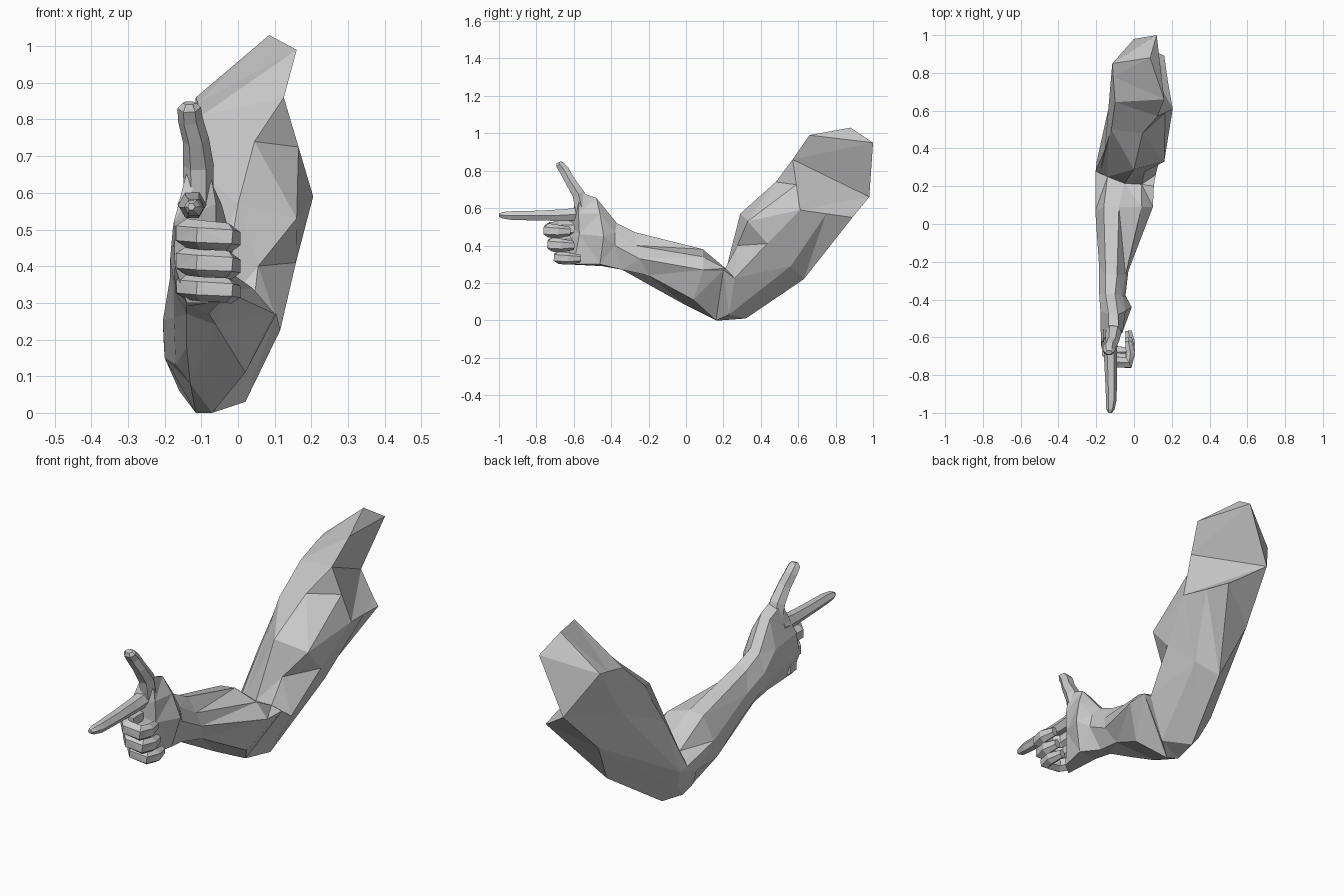
import bpy, bmesh, math
from mathutils import Vector

skin = bpy.data.materials.new("light grey")
skin.diffuse_color = (0.6, 0.6, 0.6, 1)


def finish(name, bm):
    bmesh.ops.triangulate(bm, faces=bm.faces[:], quad_method='SHORT_EDGE')
    bmesh.ops.recalc_face_normals(bm, faces=bm.faces[:])
    me = bpy.data.meshes.new(name)
    bm.to_mesh(me)
    bm.free()
    me.materials.append(skin)
    ob = bpy.data.objects.new(name, me)
    bpy.context.collection.objects.link(ob)
    return ob


def loft(name, rings, start_cap=(), end_cap=()):
    """Skin a row of equal-sized rings; caps list ring indices per face."""
    bm = bmesh.new()
    vs = [[bm.verts.new(p) for p in r] for r in rings]
    n = len(rings[0])
    for a, b in zip(vs, vs[1:]):
        for i in range(n):
            j = (i + 1) % n
            bm.faces.new((a[i], a[j], b[j], b[i]))
    for ring, cap in ((vs[0], start_cap), (vs[-1], end_cap)):
        for f in cap:
            bm.faces.new([ring[i] for i in f])
    return finish(name, bm)


def digit(name, path, side, n=6):
    """Tapered finger: path rows are x, y, z, half width along side, half thickness."""
    pts = [Vector(p[:3]) for p in path]
    side = Vector(side)
    rings = []
    for i, p in enumerate(path):
        t = (pts[min(i + 1, len(pts) - 1)] - pts[max(i - 1, 0)]).normalized()
        u = (side - t * side.dot(t)).normalized()
        v = t.cross(u)
        rings.append([pts[i] + u * p[3] * math.cos(k * math.tau / n)
                      + v * p[4] * math.sin(k * math.tau / n) for k in range(n)])
    whole = [range(n)]
    return loft(name, rings, whole, whole)


# Upper arm rings: from the inner middle over the left side and back to the right
shoulder = [(.125, .57, .86), (.16, .66, .99), (.085, .88, 1.03), (.12, 1, .95), (0, .98, .66),
            (.12, .91, .575), (.16, .89, .55), (.18, .75, .57), (.205, .61, .59),
            (.165, .59, .725)]
biceps = [(.045, .48, .74), (-.1, .645, .81), (-.11, .78, .845), (-.115, .85, .86),
          (-.12, .68, .6), (-.05, .77, .44), (0, .63, .22), (.09, .56, .29),
          (.158, .435, .41), (.16, .33, .53)]
elbow = [(0, .29, .57), (-.12, .5, .67), (-.13, .47, .6), (-.155, .39, .455), (-.198, .33, .19),
         (-.155, .29, .08), (-.09, .32, .01), (.02, .23, .03), (.115, .26, .225),
         (.055, .275, .4)]
crease = [(-.05, .215, .275), (-.14, .25, .25), (-.18, .27, .225), (-.203, .28, .2),
          (-.2, .2, .15), (-.16, .17, .06), (-.115, .19, 0), (-.07, .16, 0),
          (.105, .2, .27), (.04, .21, .278)]

# Forearm and hand rings: top, top left, left, low left, bottom, low right, right, top right
forearm_top = [crease[i] for i in (0, 1, 3, 4, 6, 7, 8, 9)]
forearm_mid = [(-.08, .09, .38), (-.16, .09, .37), (-.205, .07, .25), (-.17, 0, .13),
               (-.13, 0, .08), (.02, .04, .11), (.1, .09, .27), (.04, .09, .34)]
forearm_low = [(-.09, -.27, .47), (-.15, -.27, .46), (-.185, -.22, .37), (-.175, -.2, .26),
               (-.14, -.18, .18), (-.06, -.2, .24), (-.03, -.25, .33), (-.045, -.27, .4)]
wrist = [(-.1, -.37, .52), (-.15, -.37, .505), (-.185, -.36, .42), (-.175, -.35, .33),
         (-.14, -.34, .27), (-.08, -.34, .27), (-.045, -.38, .4), (-.06, -.38, .47)]
palm = [(-.085, -.48, .655), (-.135, -.475, .635), (-.178, -.46, .5), (-.175, -.45, .36),
        (-.14, -.45, .29), (-.05, -.46, .3), (-.012, -.44, .45), (-.045, -.46, .57)]
knuckles = [(-.08, -.57, .685), (-.135, -.575, .675), (-.175, -.63, .52), (-.172, -.66, .4),
            (-.14, -.65, .3), (-.08, -.6, .3), (-.06, -.57, .46), (-.06, -.575, .57)]

loft("upper_arm", [shoulder, biceps, elbow, crease],
     start_cap=[(1, 2, 3), (0, 1, 3), (0, 3, 4), (0, 4, 8, 9), (8, 4, 5, 6, 7)])
loft("forearm", [forearm_top, forearm_mid, forearm_low, wrist])
loft("hand", [wrist, palm, knuckles],
     end_cap=[(0, 1, 2), (0, 2, 6, 7), (2, 3, 6), (3, 4, 5, 6)])

# Raised thumb
digit("thumb", [(-.108, -.55, .58, .04, .045), (-.108, -.575, .675, .042, .038),
                (-.115, -.62, .745, .036, .031), (-.13, -.65, .80, .034, .03),
                (-.133, -.675, .832, .032, .025), (-.133, -.68, .845, .018, .014)], (1, 0, 0))

# Pointing index finger
digit("index_finger", [(-.125, -.56, .57, .04, .04), (-.125, -.66, .562, .036, .036),
                       (-.122, -.80, .56, .032, .03), (-.12, -.93, .56, .028, .027),
                       (-.125, -.98, .562, .022, .02), (-.127, -1, .562, .01, .01)], (1, 0, 0))

# Three fingers curled across the palm
for name, z, front, s in (("middle_finger", .485, -.745, 1), ("ring_finger", .41, -.725, 1),
                          ("little_finger", .34, -.69, .9)):
    h = .04 * s
    digit(name, [(-.14, -.59, z + .005, h, .035), (-.14, front + .06, z + .005, h, .035),
                 (-.10, front + .015, z, h, .035), (-.03, front + .01, z - .005, h * .95, .035),
                 (-.018, front + .06, z - .01, h * .9, .028),
                 (-.03, front + .125, z - .01, h * .6, .02)], (0, 0, 1))
